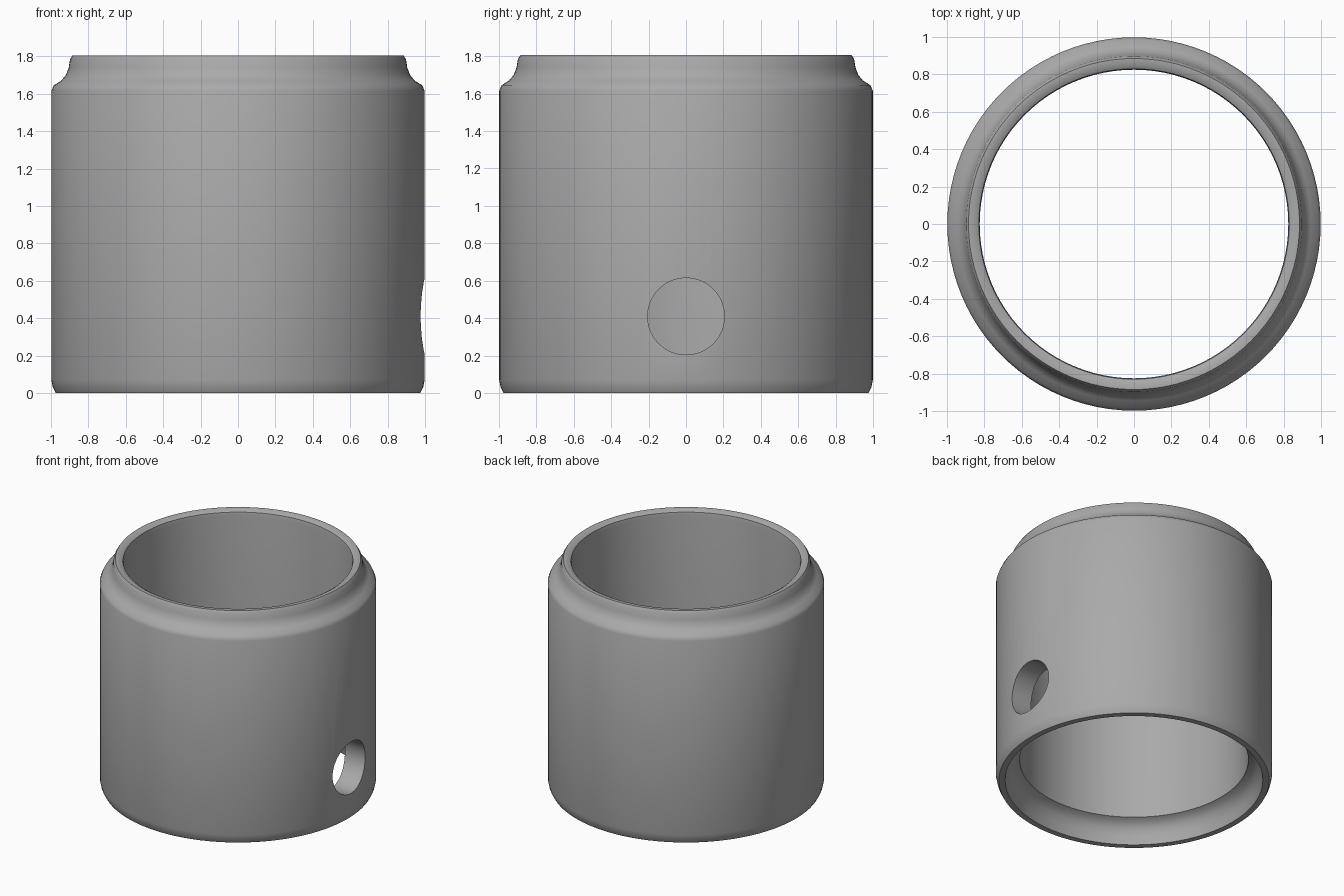
import bpy, bmesh, math

if "Cube" in bpy.data.objects:
    bpy.data.objects.remove(bpy.data.objects["Cube"])

SEGMENTS = 96

grey = bpy.data.materials.new("mid grey")
grey.diffuse_color = (0.4, 0.4, 0.4, 1)
grey.use_nodes = True
grey.node_tree.nodes["Principled BSDF"].inputs["Base Color"].default_value = grey.diffuse_color

# Closed wall section (radius, height): outside upward, then down the bore
profile = [
    (0.93, 0.0), (0.975, 0.0), (0.99, 0.03), (0.998, 0.07),      # foot
    (0.998, 1.615), (0.985, 1.645),                              # shoulder
    (0.945, 1.67), (0.92, 1.70), (0.905, 1.74), (0.898, 1.785),  # cove
    (0.885, 1.805), (0.855, 1.805), (0.83, 1.79),                # top lip
    (0.825, 1.76), (0.825, 0.17),                                # bore
    (0.86, 0.155), (0.895, 0.12), (0.915, 0.07),                 # socket
]


def lathe(name, section):
    bm = bmesh.new()
    rings = []
    for i in range(SEGMENTS):
        a = 2 * math.pi * i / SEGMENTS
        rings.append([bm.verts.new((r * math.cos(a), r * math.sin(a), z))
                      for r, z in section])
    n = len(section)
    for i in range(SEGMENTS):
        a, b = rings[i], rings[(i + 1) % SEGMENTS]
        for j in range(n):
            k = (j + 1) % n
            bm.faces.new((a[j], b[j], b[k], a[k]))
    bmesh.ops.recalc_face_normals(bm, faces=bm.faces)
    mesh = bpy.data.meshes.new(name)
    bm.to_mesh(mesh)
    bm.free()
    obj = bpy.data.objects.new(name, mesh)
    bpy.context.collection.objects.link(obj)
    return obj


# Hollow sleeve with a stepped top and a matching socket underneath
sleeve = lathe("hollow_sleeve", profile)
sleeve.data.materials.append(grey)

# Round hole through the right wall only
bpy.ops.mesh.primitive_cylinder_add(vertices=64, radius=0.205, depth=0.6,
                                    location=(0.9, 0, 0.41),
                                    rotation=(0, math.pi / 2, 0))
cutter = bpy.context.object
cutter.name = "hole_cutter"
cutter.hide_render = True
cutter.data.materials.append(grey)

cut = sleeve.modifiers.new("side_hole", 'BOOLEAN')
cut.operation = 'DIFFERENCE'
cut.solver = 'EXACT'
cut.object = cutter

bpy.ops.object.select_all(action='DESELECT')
sleeve.select_set(True)
bpy.context.view_layer.objects.active = sleeve
bpy.ops.object.modifier_apply(modifier=cut.name)
bpy.data.objects.remove(cutter)
bpy.ops.object.shade_smooth_by_angle(angle=math.radians(35))
